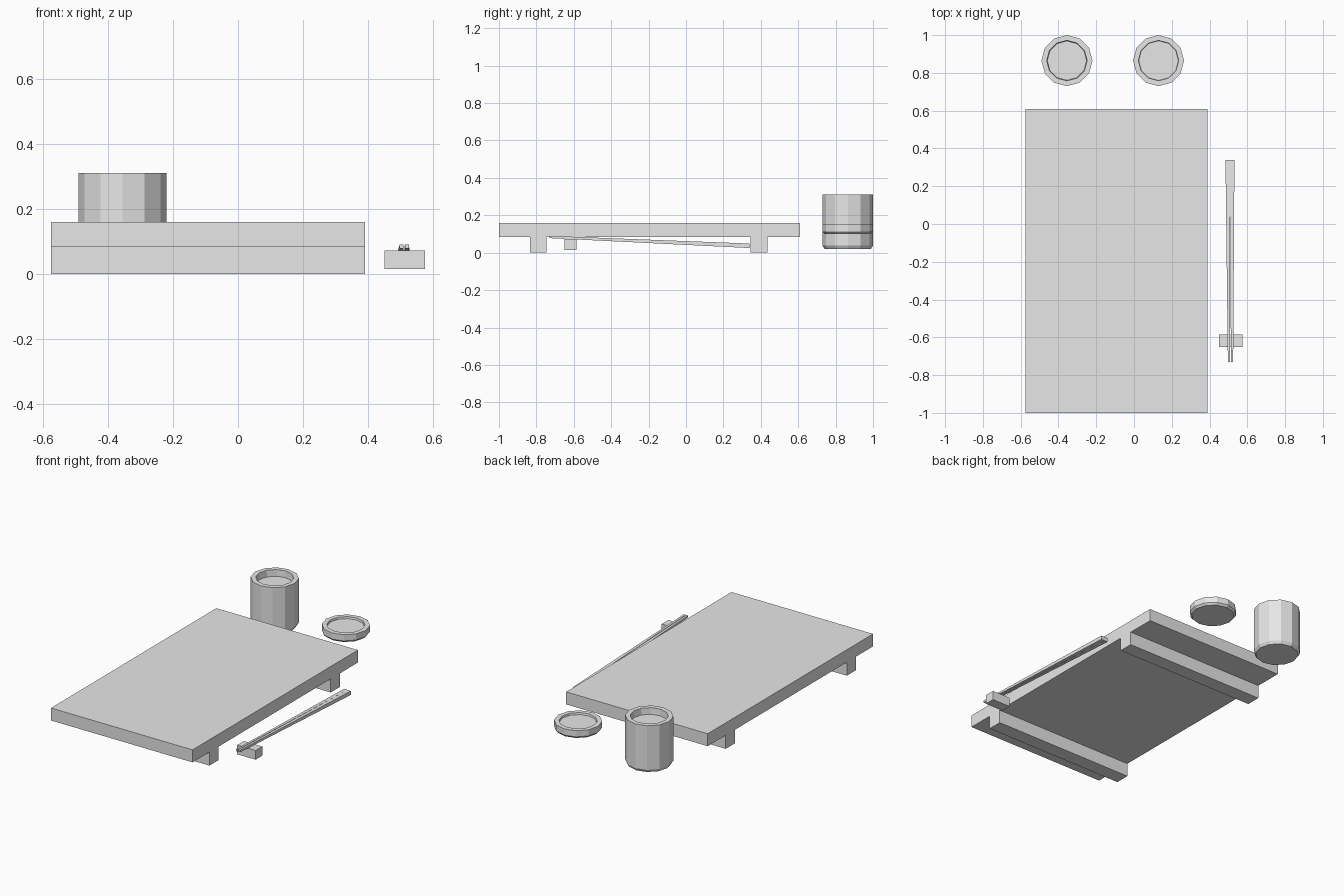
import bpy
import bmesh
from math import cos, sin, pi

cube = bpy.data.objects.get("Cube")
if cube:
    bpy.data.objects.remove(cube, do_unlink=True)

grey = bpy.data.materials.new("plain grey")
grey.use_nodes = True
colour = (0.8, 0.8, 0.8, 1)
grey.diffuse_color = colour
grey.node_tree.nodes["Principled BSDF"].inputs["Base Color"].default_value = colour


def finish(name, bm):
    bmesh.ops.recalc_face_normals(bm, faces=bm.faces)
    mesh = bpy.data.meshes.new(name)
    bm.to_mesh(mesh)
    bm.free()
    mesh.materials.append(grey)
    obj = bpy.data.objects.new(name, mesh)
    bpy.context.collection.objects.link(obj)
    return obj


def loft(name, rings):
    """Join rings of equal point count and cap both ends."""
    bm = bmesh.new()
    loops = [[bm.verts.new(p) for p in ring] for ring in rings]
    n = len(loops[0])
    for a, b in zip(loops, loops[1:]):
        for i in range(n):
            j = (i + 1) % n
            bm.faces.new((a[i], a[j], b[j], b[i]))
    bm.faces.new(loops[0])
    bm.faces.new(loops[-1])
    return finish(name, bm)


def rect(x, y, z):
    """Upright rectangle at depth y, x and z given as ranges."""
    return [(x[0], y, z[0]), (x[1], y, z[0]), (x[1], y, z[1]), (x[0], y, z[1])]


def box(name, x, y, z):
    return loft(name, [rect(x, y[0], z), rect(x, y[1], z)])


def vessel(name, x, y, profile, sides=12):
    """Faceted round vessel from (radius, height) pairs."""
    angles = [2 * pi * i / sides for i in range(sides)]
    return loft(name, [[(x + r * cos(a), y + r * sin(a), z) for a in angles]
                       for r, z in profile])


# Serving board with two cross feet
width = (-0.575, 0.39)
box("board_top", width, (-1.0, 0.61), (0.083, 0.16))
box("front_foot", width, (-0.835, -0.745), (0, 0.083))
box("back_foot", width, (0.345, 0.435), (0, 0.083))

# Cup with a shallow filled well, and a small dish
R, INNER, BASE = 0.135, 0.107, 0.124
vessel("cup", -0.355, 0.865,
       [(BASE, 0.02), (R, 0.038), (R, 0.31), (INNER, 0.31), (INNER - 0.003, 0.27)])
vessel("dish", 0.13, 0.865,
       [(BASE, 0.1), (R, 0.112), (R, 0.15), (INNER, 0.15), (INNER - 0.002, 0.138)])

# Tapered chopsticks leaning on their rest
for side, name in ((-1, "right_chopstick"), (1, "left_chopstick")):
    tip, butt = 0.511 + side * 0.008, 0.508 + side * 0.012
    loft(name, [rect((tip - 0.006, tip + 0.006), -0.73, (0.078, 0.09)),
                rect((butt - 0.0118, butt + 0.0118), 0.34, (0.025, 0.049))])
box("chopstick_rest", (0.45, 0.575), (-0.65, -0.585), (0.015, 0.072))
